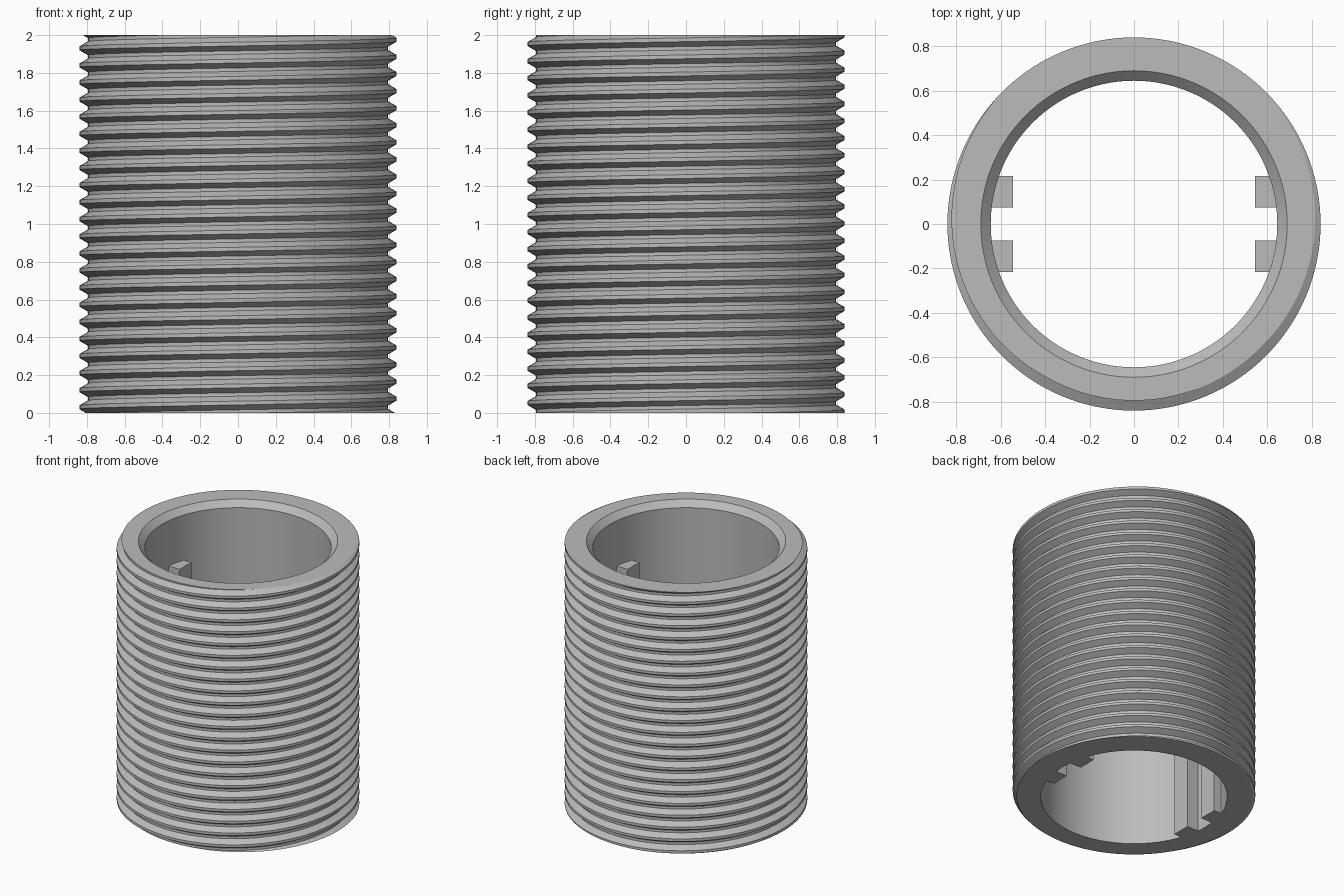
import bpy, bmesh
from math import cos, sin, tau, radians, floor

if "Cube" in bpy.data.objects:
    bpy.data.objects.remove(bpy.data.objects["Cube"])

HEIGHT, PITCH = 2.0, 0.0905
CREST, ROOT, BORE = 0.84, 0.795, 0.645
CREST_HALF, ROOT_HALF = 0.01, 0.036      # half heights of a thread ridge at its tip and base
CHAMFER = 0.045
START = 0.075                            # height of the first ridge at +x
SEGMENTS = 128

metal = bpy.data.materials.new("grey metal")
metal.use_nodes = True
metal.diffuse_color = (0.5, 0.5, 0.5, 1)
metal.node_tree.nodes["Principled BSDF"].inputs["Base Color"].default_value = metal.diffuse_color


def finish(name, bm):
    bmesh.ops.recalc_face_normals(bm, faces=bm.faces)
    mesh = bpy.data.meshes.new(name)
    bm.to_mesh(mesh)
    bm.free()
    mesh.materials.append(metal)
    obj = bpy.data.objects.new(name, mesh)
    bpy.context.collection.objects.link(obj)
    return obj


def thread_radius(z, ridge):
    """Radius of the thread at height z, given the height of one ridge."""
    d = (z - ridge) / PITCH
    d = abs(d - floor(d + 0.5)) * PITCH
    t = (d - CREST_HALF) / (ROOT_HALF - CREST_HALF)
    return CREST + (ROOT - CREST) * min(max(t, 0), 1)


def section(turn):
    """Closed cross-section of the tube wall: thread, flat top, chamfer, bore."""
    ridge = START + PITCH * turn
    points = []
    for k in range(-3, int(HEIGHT / PITCH) + 3):
        for offset in (-ROOT_HALF, -CREST_HALF, CREST_HALF, ROOT_HALF):
            z = min(max(ridge + k * PITCH + offset, 0), HEIGHT)
            points.append((thread_radius(z, ridge), z))
    return points + [(BORE + CHAMFER, HEIGHT), (BORE, HEIGHT - CHAMFER), (BORE, 0)]


# Threaded tube: the section climbs one pitch per turn, then the seam is welded
bm = bmesh.new()
columns = []
for i in range(SEGMENTS + 1):
    a = tau * i / SEGMENTS
    columns.append([bm.verts.new((r * cos(a), r * sin(a), z)) for r, z in section(i / SEGMENTS)])
for left, right in zip(columns, columns[1:]):
    for j in range(len(left)):
        bm.faces.new((left[j - 1], right[j - 1], right[j], left[j]))
bmesh.ops.remove_doubles(bm, verts=bm.verts, dist=0.00002)
tube = finish("threaded_tube", bm)
bpy.ops.object.select_all(action='DESELECT')
tube.select_set(True)
bpy.context.view_layer.objects.active = tube
bpy.ops.object.shade_smooth_by_angle(angle=radians(25))

# Guide ribs inside the bore, in pairs on both sides
for side, sx in (("left", 1), ("right", -1)):
    for place, sy in (("front", -1), ("back", 1)):
        bm = bmesh.new()
        bmesh.ops.create_cube(bm, size=1)
        bmesh.ops.scale(bm, vec=(0.115, 0.14, 1.61), verts=bm.verts)
        bmesh.ops.translate(bm, vec=(sx * 0.6025, sy * 0.145, 0.805), verts=bm.verts)
        finish(f"{place}_{side}_rib", bm)
